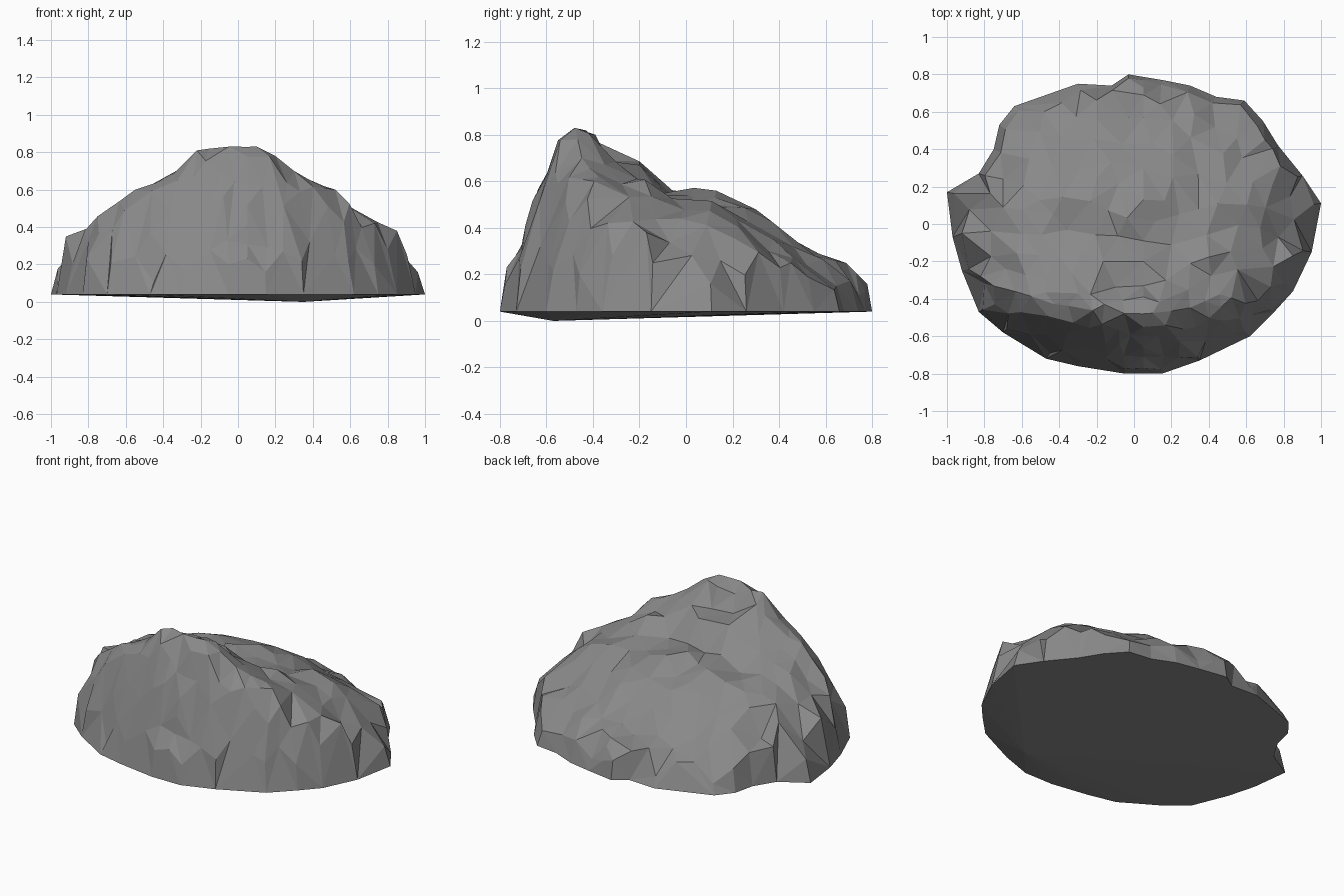
import bpy, bmesh, random
from mathutils import Vector
from mathutils.geometry import delaunay_2d_cdt

cube = bpy.data.objects.get("Cube")
if cube:
    bpy.data.objects.remove(cube, do_unlink=True)
rng = random.Random(11)

# Footprint, and height profiles by depth, by width and from centre to edge
OUTLINE = [Vector(p) for p in (
    (1, .11), (.9, .26), (.77, .42), (.69, .55), (.59, .66), (.44, .68),
    (.3, .74), (.15, .77), (-.03, .8), (-.12, .74), (-.3, .75), (-.64, .63),
    (-.72, .53), (-.75, .4), (-.83, .27), (-1, .17), (-.97, -.07),
    (-.92, -.25), (-.83, -.47), (-.7, -.58), (-.47, -.72), (-.3, -.76),
    (-.05, -.8), (.15, -.8), (.35, -.73), (.62, -.6), (.75, -.47),
    (.85, -.36), (.95, -.15))]
SEGMENTS = list(zip(OUTLINE, OUTLINE[1:] + OUTLINE[:1]))
DEPTH = [(-.8, .15), (-.77, .24), (-.71, .31), (-.69, .42), (-.66, .52), (-.6, .63),
         (-.55, .78), (-.48, .83), (-.39, .8), (-.33, .68), (-.2, .67), (-.09, .55),
         (.13, .56), (.3, .48), (.57, .29), (.69, .25), (.73, .21), (.77, .13)]
WIDTH = [(-1, .15), (-.93, .27), (-.8, .37), (-.75, .48), (-.55, .6), (-.35, .68),
         (-.22, .81), (-.05, .83), (.1, .83), (.2, .78), (.3, .7), (.52, .6),
         (.73, .47), (.8, .36), (.93, .25), (1, .12)]
RIM = [(.6, .9), (.7, .8), (.8, .6), (.87, .45), (.92, .3), (.97, .22), (1, .12)]


def sample(profile, t):
    if t <= profile[0][0]:
        return profile[0][1]
    for (a, u), (b, v) in zip(profile, profile[1:]):
        if t <= b:
            return u + (v - u) * (t - a) / (b - a)
    return profile[-1][1]


def edge_ratio(p):
    for a, b in SEGMENTS:
        area = a.cross(b)
        u, v = p.cross(b) / area, a.cross(p) / area
        if u >= 0 and v >= 0:
            return u + v
    return 1


def height(x, y):
    d = sample(DEPTH, y * (1 + .8 * x * x))
    w = sample(WIDTH, x)
    z = .6 * min(d, w) + .4 * d * w / .83
    return max(.12, min(z, sample(RIM, edge_ratio(Vector((x, y))))))


points = [Vector((p.x, p.y, .04)) for p in OUTLINE]
count = len(points)


def add(x, y, z=None, gap=.045):
    p = Vector((x, y))
    if all((q.xy - p).length > gap for q in points[count:]):
        points.append(Vector((x, y, height(x, y) if z is None else z)))


# Side boulders and rear notches
for spot in [(.85, -.17, .38), (-.92, -.05, .35), (-.82, -.28, .38), (.7, .45, .25),
             (-.03, .57, .24), (-.7, .24, .27), (.55, .46, .27)]:
    add(*spot)

# Ridge lines
for y, z in DEPTH[1:]:
    add(.05, y, gap=.015)
for x, z in WIDTH:
    if abs(x) < .82:
        add(x, -.48 / (1 + .8 * x * x), gap=.03)

# Steep rim
for p in OUTLINE:
    q = p * rng.uniform(.95, .975)
    add(q.x, q.y, max(.1, height(q.x, q.y) + rng.uniform(-.05, .03)))

# Irregular facets over the body, finer on the front wall
for i in range(2500):
    a, b = rng.choice(SEGMENTS)
    p = a.lerp(b, rng.random()) * (rng.random() ** .5 * .94)
    add(p.x, p.y, height(p.x, p.y) + rng.uniform(-.03, .02),
        .065 if p.y < -.35 else .1)

coords, _, faces, origin, _, _ = delaunay_2d_cdt(
    [p.xy for p in points], [], [list(range(count))], 1, 1e-5)

bm = bmesh.new()
verts = [bm.verts.new((c.x, c.y, points[o[0]].z if o else .04))
         for c, o in zip(coords, origin)]
for f in faces:
    bm.faces.new([verts[i] for i in f])

# Shallow underside
low = bm.verts.new((.35, -.57, 0))
for e in [e for e in bm.edges if e.is_boundary]:
    bm.faces.new((*e.verts, low))
bmesh.ops.delete(bm, geom=[v for v in bm.verts if not v.link_faces], context='VERTS')
bmesh.ops.recalc_face_normals(bm, faces=bm.faces[:])

mesh = bpy.data.meshes.new("rock")
bm.to_mesh(mesh)
bm.free()
rock = bpy.data.objects.new("rock", mesh)
bpy.context.collection.objects.link(rock)

# Stone colour
stone = bpy.data.materials.new("grey stone")
stone.use_nodes = True
colour = (.25, .25, .25, 1)
stone.diffuse_color = colour
stone.node_tree.nodes["Principled BSDF"].inputs["Base Color"].default_value = colour
mesh.materials.append(stone)
